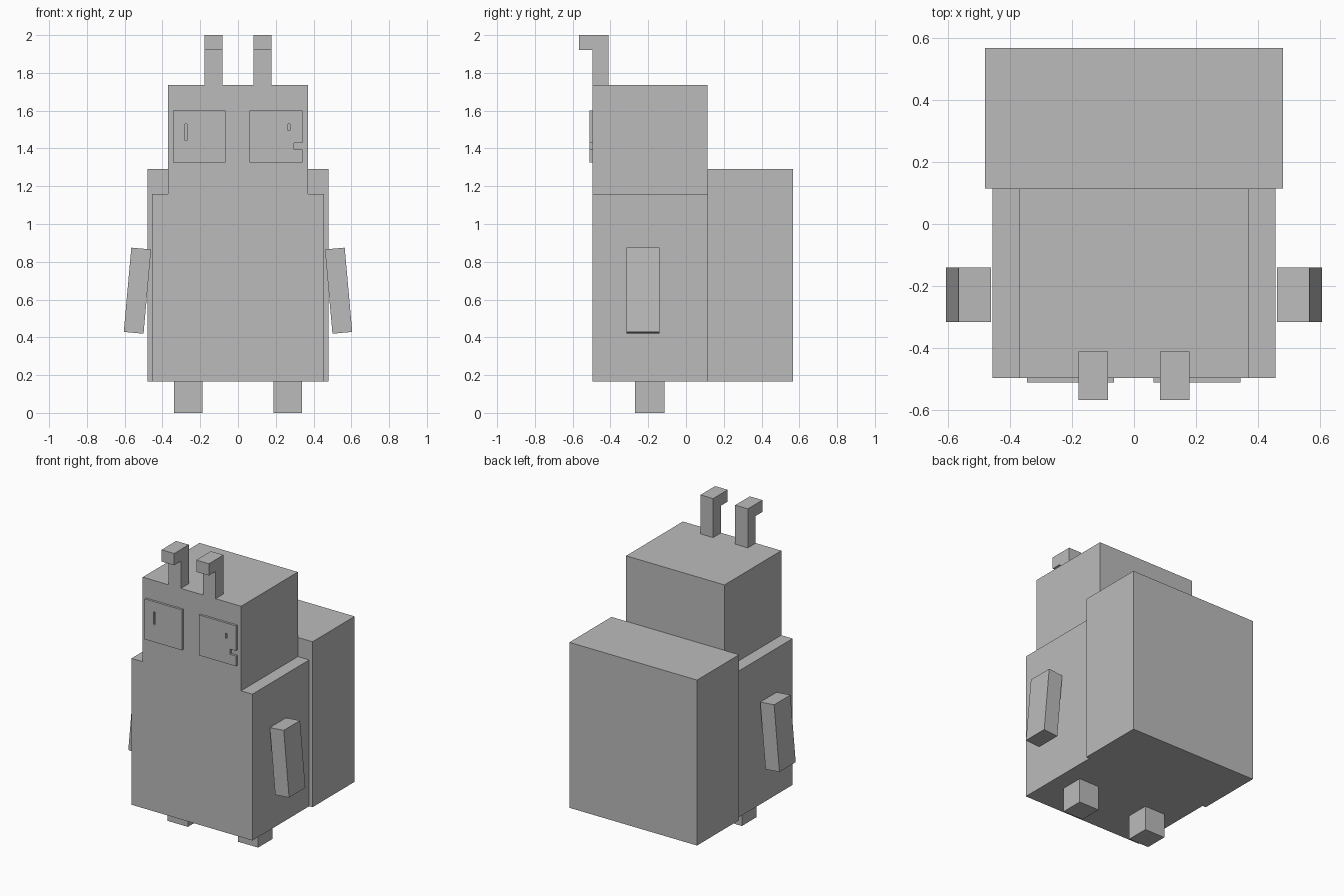
import bpy
import bmesh
import math
from mathutils import Matrix, Vector

old = bpy.data.objects.get("Cube")
if old:
    bpy.data.objects.remove(old, do_unlink=True)

# One plain colour
grey = bpy.data.materials.new("plain_grey")
grey.use_nodes = True
colour = (0.5, 0.5, 0.5, 1)
grey.diffuse_color = colour
grey.node_tree.nodes["Principled BSDF"].inputs["Base Color"].default_value = colour


def finish(name, bm):
    bmesh.ops.recalc_face_normals(bm, faces=bm.faces)
    mesh = bpy.data.meshes.new(name)
    bm.to_mesh(mesh)
    bm.free()
    mesh.materials.append(grey)
    obj = bpy.data.objects.new(name, mesh)
    bpy.context.scene.collection.objects.link(obj)
    return obj


def box(name, x, y, z, tilt=0):
    """Box between the given ranges, tilted about its own y axis."""
    ranges = (x, y, z)
    centre = Vector([(a + b) / 2 for a, b in ranges])
    size = [b - a for a, b in ranges]
    bm = bmesh.new()
    bmesh.ops.create_cube(bm, size=1, matrix=Matrix.Translation(centre)
                          @ Matrix.Rotation(tilt, 4, "Y")
                          @ Matrix.Diagonal((*size, 1)))
    return finish(name, bm)


def side_prism(name, x, profile):
    """Extrude a (y, z) outline across the given x range."""
    bm = bmesh.new()
    face = bm.faces.new([bm.verts.new((x[0], y, z)) for y, z in profile])
    grown = bmesh.ops.extrude_face_region(bm, geom=[face])["geom"]
    verts = [g for g in grown if isinstance(g, bmesh.types.BMVert)]
    bmesh.ops.translate(bm, verts=verts, vec=(x[1] - x[0], 0, 0))
    return finish(name, bm)


def cut(obj, cutter):
    mod = obj.modifiers.new("cut", "BOOLEAN")
    mod.operation = "DIFFERENCE"
    mod.solver = "EXACT"
    mod.object = cutter
    cutter.hide_render = True
    cutter.hide_set(True)


# Body, head and the large block on the back
box("body", (-0.455, 0.455), (-0.495, 0.115), (0.165, 1.16))
box("head", (-0.37, 0.37), (-0.495, 0.115), (1.16, 1.735))
box("back_block", (-0.48, 0.48), (0.115, 0.567), (0.165, 1.29))

# Paired limbs and antennae
hook = [(-0.41, 1.735), (-0.41, 2), (-0.567, 2),
        (-0.567, 1.92), (-0.495, 1.92), (-0.495, 1.735)]
for side, s in (("left", 1), ("right", -1)):
    def span(a, b):
        return sorted((s * a, s * b))
    box(side + "_leg", span(0.188, 0.34), (-0.27, -0.115), (0, 0.165))
    box(side + "_arm", span(0.48, 0.585), (-0.315, -0.14), (0.423, 0.871),
        tilt=-s * math.radians(5.1))
    side_prism(side + "_antenna", span(0.083, 0.178), hook)

# Eye plates with thin slits, and a notch at the outer edge of the left one
plate_y, cutter_y = (-0.51, -0.495), (-0.53, -0.48)
left_eye = box("left_eye", (0.062, 0.342), plate_y, (1.325, 1.6))
right_eye = box("right_eye", (-0.345, -0.065), plate_y, (1.325, 1.6))
cut(left_eye, box("left_slit_cutter", (0.264, 0.275), cutter_y, (1.495, 1.53)))
cut(left_eye, box("left_notch_cutter", (0.297, 0.36), cutter_y, (1.395, 1.43)))
cut(right_eye, box("right_slit_cutter", (-0.28, -0.269), cutter_y, (1.443, 1.53)))
